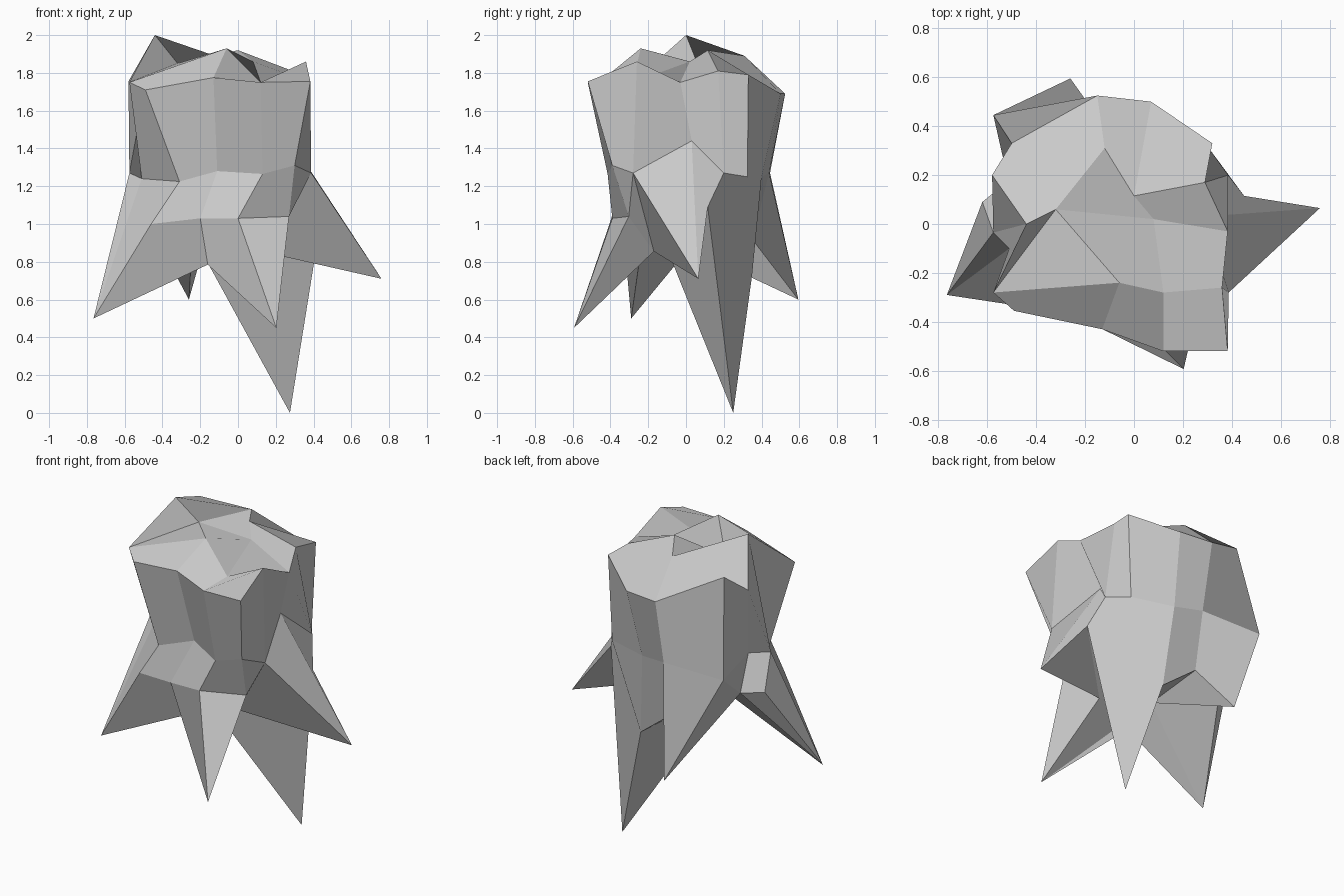
import bpy, bmesh

if "Cube" in bpy.data.objects:
    bpy.data.objects.remove(bpy.data.objects["Cube"])

bm = bmesh.new()
pts = {}


def ring(prefix, coords):
    """Add numbered points such as R0, R1, ..."""
    for i, co in enumerate(coords):
        pts[f"{prefix}{i}"] = bm.verts.new(co)


def faces(text):
    """One face per comma-separated group of point names."""
    for group in text.split(","):
        bm.faces.new([pts[n] for n in group.split()])


# Jagged rim of the broken trunk, counter-clockwise from the front left
ring("R", [(-.575, -.28, 1.75), (-.49, -.355, 1.71), (-.13, -.43, 1.775), (.12, -.52, 1.75),
           (.383, -.52, 1.755), (.36, -.26, 1.86), (.383, -.03, 1.75), (.29, .17, 1.81),
           (.32, .33, 1.79), (.07, .50, 1.69), (-.15, .525, 1.69), (-.50, .33, 1.865),
           (-.58, .20, 1.755), (-.44, 0, 2.0)])

# Waist where the trunk meets the roots
ring("M", [(-.51, -.10, 1.24), (-.31, -.36, 1.225), (-.11, -.285, 1.28), (.13, -.415, 1.265),
           (.30, -.39, 1.31), (.387, -.28, 1.27), (.28, .03, 1.44), (.385, .20, 1.27),
           (.295, .325, 1.25), (.03, .40, 1.25), (-.15, .44, 1.27), (-.575, .445, 1.27),
           (-.49, .07, 1.28), (-.575, -.035, 1.27)])

# Trunk wall
for i in range(14):
    j = (i + 1) % 14
    faces(f"R{i} R{j} M{j} M{i}")

# Splintered top surface
ring("P", [(-.06, -.24, 1.93), (.12, -.28, 1.75), (-.32, .06, 1.85),
           (.08, .02, 1.86), (-.12, .31, 1.89), (0, .115, 1.92)])
faces("R13 R0 P2, R0 P0 P2, R0 R1 R2 P0, R2 R3 P1 P0, R3 R4 R5 P1, P1 R5 R6 P3,"
      "P0 P1 P3 P2, P3 R6 R7 P5, P2 P3 P5 P4, R10 R11 R12 R13 P2 P4,"
      "P5 R7 R8 R9, P4 P5 R9 R10")

# Root shoulders, root tips, and the crotches between roots
ring("L", [(-.46, -.336, 1.0), (-.20, -.395, 1.03), (0, -.39, 1.03), (.27, -.303, 1.04)])
ring("T", [(-.765, -.29, .50), (.203, -.593, .45), (.76, .065, .71),
           (.275, .25, 0), (-.26, .595, .60)])
ring("C", [(-.16, -.25, .785), (.12, -.17, .855), (.45, .115, 1.09), (.075, .35, .73),
           (-.17, .35, .92), (-.51, .18, 1.07), (-.62, .09, 1.07), (-.24, -.13, .94)])

# Front shoulder, front root and left root
faces("M1 M2 L1 L0, M2 M3 L2 L1, M3 M4 L3 L2, M4 M5 L3,"
      "L1 L2 T1 C0, L2 L3 T1, L3 C1 T1,"
      "L0 L1 C0 T0, M0 M1 L0 T0, M13 M0 T0, M13 T0 C6, M12 M13 C6 C5")

# Right root, long back-right root and back-left root
faces("L3 M5 C1, M5 M6 T2, M5 T2 C1, M6 M7 C2 T2,"
      "M7 M8 M9 C3 T3 C2, M9 M10 C4 C3,"
      "M10 M11 T4 C4, M11 C5 T4, M11 M12 C5")

# Underside
faces("C1 T2 C2, C1 C2 C7, C2 T3 C7, T3 C3 C7, C3 C4 C7, C4 T4 C7,"
      "T4 C5 C7, C5 C6 T0, C5 T0 C7, T0 C0 C7, C0 T1 C7, T1 C1 C7")

bmesh.ops.recalc_face_normals(bm, faces=bm.faces)
mesh = bpy.data.meshes.new("tree_stump")
bm.to_mesh(mesh)
bm.free()
stump = bpy.data.objects.new("tree_stump", mesh)
bpy.context.collection.objects.link(stump)
